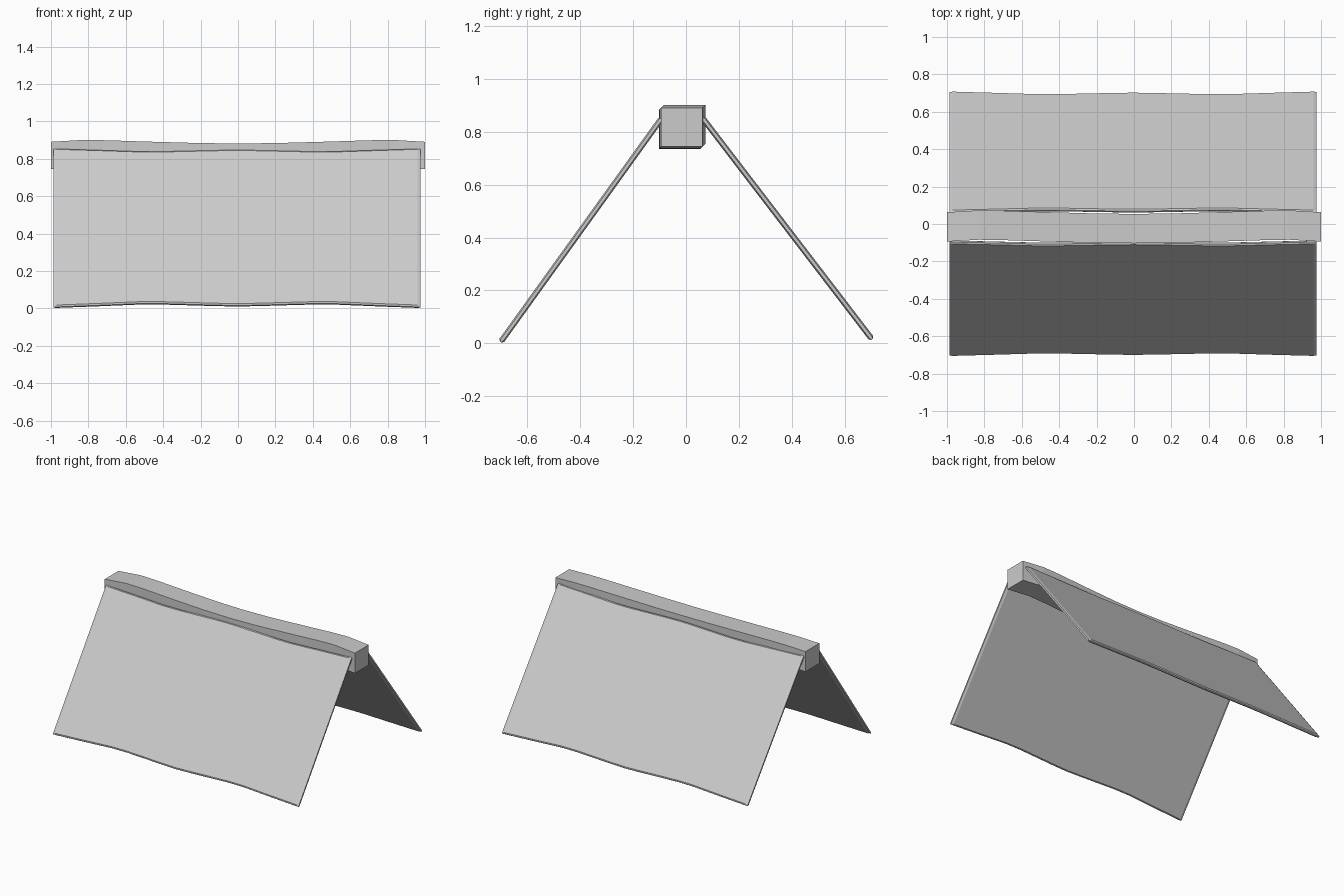
import bpy
from mathutils import Vector

if "Cube" in bpy.data.objects:
    bpy.data.objects.remove(bpy.data.objects["Cube"])


def loft(name, sections):
    """Skin a list of equal-length cross-sections and cap both ends."""
    n = len(sections[0])
    verts = [p for s in sections for p in s]
    faces = [tuple(range(n)), tuple(reversed(range(len(verts) - n, len(verts))))]
    for i in range(len(sections) - 1):
        for j in range(n):
            k = (j + 1) % n
            faces.append((i * n + k, i * n + j, (i + 1) * n + j, (i + 1) * n + k))
    mesh = bpy.data.meshes.new(name)
    mesh.from_pydata(verts, [], faces)
    obj = bpy.data.objects.new(name, mesh)
    bpy.context.collection.objects.link(obj)
    return obj


def mirrored(half):
    """Extend stations given for x >= 0 to both sides."""
    return [(-r[0], *r[1:]) for r in reversed(half) if r[0] > 0] + half


# Ridge beam: square section with a slight hand-hewn warp
beam_stations = mirrored([(0, -0.009), (0.2, -0.007), (0.45, 0.0),
                          (0.7, 0.008), (0.83, 0.01), (1.0, 0.0)])
square = [(-0.094, 0.745), (0.063, 0.745), (0.063, 0.891), (-0.094, 0.891)]
loft("ridge_beam", [[(x, y + s, z + s) for y, z in square]
                    for x, s in beam_stations])

# Panel stations: x, edge inset (wavy rim), thickness scale
panel_stations = mirrored([(0, 0.011, 1), (0.12, 0.014, 1), (0.4, 0.024, 1),
                           (0.52, 0.024, 1), (0.75, 0.012, 1),
                           (0.965, 0.002, 1), (0.982, 0.002, 0.5)])


def panel(name, bottom, top):
    """Thin sloping sheet with chamfered rims."""
    b, t = Vector((0, *bottom)), Vector((0, *top))
    d = (t - b).normalized()
    n = Vector((0, -d.z, d.y))
    h, c = 0.011, 0.008
    sections = []
    for x, inset, k in panel_stations:
        o = Vector((x - 0.005, 0, 0))
        lo, hi = b + d * inset + o, t - d * inset * 0.8 + o
        sections.append([lo - n * h * k * 0.4, hi - n * h * k * 0.4,
                         hi - d * c - n * h * k, lo + d * c - n * h * k][0:1]
                        + [lo + d * c - n * h * k, hi - d * c - n * h * k,
                           hi - n * h * k * 0.4, hi + n * h * k * 0.4,
                           hi - d * c + n * h * k, lo + d * c + n * h * k,
                           lo + n * h * k * 0.4])
    obj = loft(name, sections)
    # keep outward-facing normals for either slope direction
    import bmesh
    bm = bmesh.new()
    bm.from_mesh(obj.data)
    bmesh.ops.recalc_face_normals(bm, faces=bm.faces)
    bm.to_mesh(obj.data)
    bm.free()


# Sloping sides
panel("front_panel", (-0.702, 0.004), (-0.092, 0.852))
panel("back_panel", (0.705, 0.014), (0.06, 0.856))
